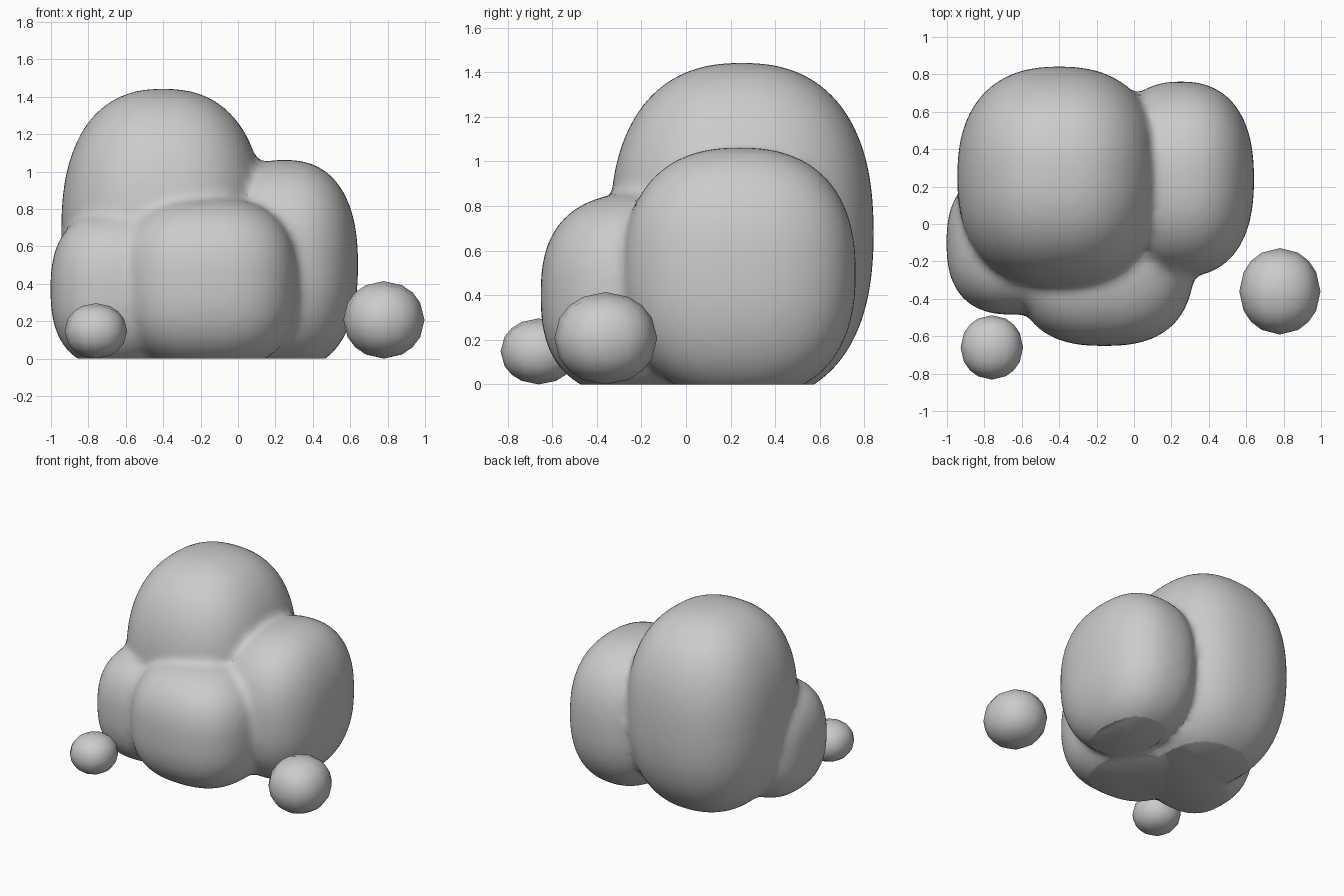
import bpy, bmesh
from mathutils import Vector

if "Cube" in bpy.data.objects:
    bpy.data.objects.remove(bpy.data.objects["Cube"])


def boulder(name, centre, radii, n=2.4, cuts=15):
    """Cube grid pushed out onto a rounded-box (superellipsoid) surface."""
    bm = bmesh.new()
    bmesh.ops.create_cube(bm, size=2)
    bmesh.ops.subdivide_edges(bm, edges=bm.edges[:], cuts=cuts, use_grid_fill=True)
    for v in bm.verts:
        d = v.co.normalized()
        r = sum(abs(c) ** n for c in d) ** (-1 / n)
        v.co = Vector([centre[i] + d[i] * r * radii[i] for i in range(3)])
    mesh = bpy.data.meshes.new(name)
    bm.to_mesh(mesh)
    bm.free()
    mesh.shade_smooth()
    ob = bpy.data.objects.new(name, mesh)
    bpy.context.collection.objects.link(ob)
    return ob


# Four overlapping boulders
parts = [
    boulder("rock_cluster", (-0.40, 0.25, 0.68), (0.545, 0.592, 0.763)),
    boulder("right_boulder", (0.25, 0.24, 0.50), (0.392, 0.522, 0.563)),
    boulder("front_boulder", (-0.16, -0.16, 0.40), (0.485, 0.492, 0.462), 2.6),
    boulder("left_boulder", (-0.65, -0.10, 0.37), (0.353, 0.385, 0.42), 2.5),
]

# Fuse them with soft creases
rock = parts[0]
bpy.ops.object.select_all(action='DESELECT')
for p in parts:
    p.select_set(True)
bpy.context.view_layer.objects.active = rock
bpy.ops.object.join()
remesh = rock.modifiers.new("fuse", 'REMESH')
remesh.mode = 'VOXEL'
remesh.voxel_size = 0.028
remesh.use_smooth_shade = True
smooth = rock.modifiers.new("soften", 'SMOOTH')
smooth.factor = 0.5
smooth.iterations = 5
bpy.ops.object.modifier_apply(modifier="fuse")
bpy.ops.object.modifier_apply(modifier="soften")

# Flat underside on the ground
bm = bmesh.new()
bm.from_mesh(rock.data)
cut = bmesh.ops.bisect_plane(bm, geom=bm.verts[:] + bm.edges[:] + bm.faces[:],
                             plane_co=(0, 0, 0), plane_no=(0, 0, 1), clear_inner=True)
rim = [e for e in cut["geom_cut"] if isinstance(e, bmesh.types.BMEdge)]
bmesh.ops.holes_fill(bm, edges=rim, sides=0)
bm.to_mesh(rock.data)
bm.free()
bpy.ops.object.shade_smooth_by_angle(angle=0.6)

# Loose pebbles
boulder("left_pebble", (-0.76, -0.66, 0.148), (0.167, 0.172, 0.148), 2.0, 3)
boulder("right_pebble", (0.78, -0.36, 0.207), (0.217, 0.231, 0.207), 2.0, 3)
